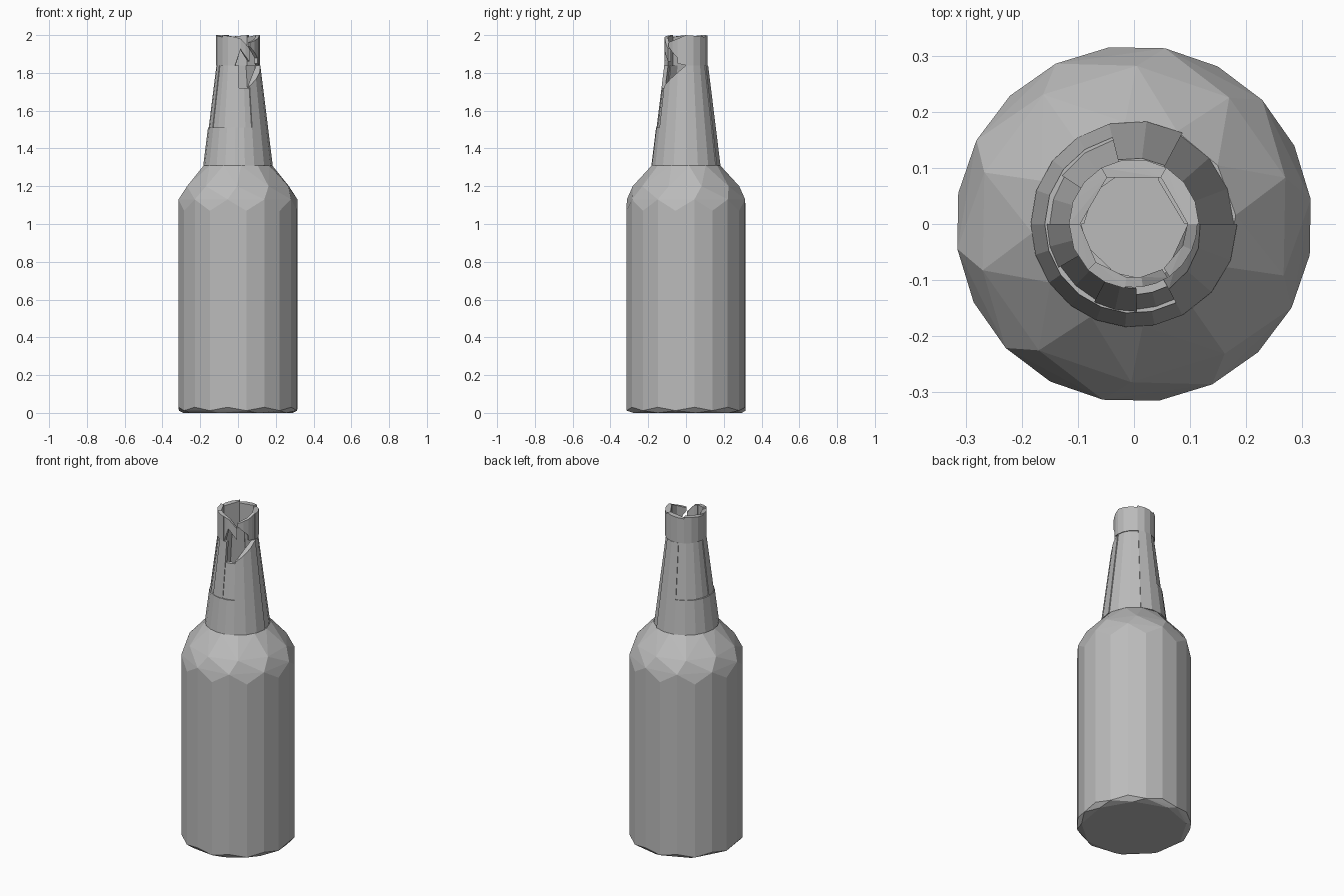
import bpy, bmesh
from math import cos, sin, radians

cube = bpy.data.objects.get("Cube")
if cube:
    bpy.data.objects.remove(cube)

grey = bpy.data.materials.new("plain grey")
grey.use_nodes = True
GREY = (0.5, 0.5, 0.5, 1)
grey.diffuse_color = GREY
grey.node_tree.nodes["Principled BSDF"].inputs["Base Color"].default_value = GREY


def polar(r, deg, z):
    return (r * cos(radians(deg)), r * sin(radians(deg)), z)


def hull(name, points):
    """Flat-shaded convex piece around the points."""
    bm = bmesh.new()
    for p in points:
        bm.verts.new(p)
    bmesh.ops.convex_hull(bm, input=bm.verts[:])
    loose = [v for v in bm.verts if not v.link_faces]
    bmesh.ops.delete(bm, geom=loose, context='VERTS')
    bmesh.ops.dissolve_limit(bm, angle_limit=0.01, verts=bm.verts[:], edges=bm.edges[:])
    bmesh.ops.recalc_face_normals(bm, faces=bm.faces[:])
    mesh = bpy.data.meshes.new(name)
    bm.to_mesh(mesh)
    bm.free()
    mesh.materials.append(grey)
    obj = bpy.data.objects.new(name, mesh)
    bpy.context.collection.objects.link(obj)
    return obj


def ring(r, n, z, turn=0, z_odd=None):
    return [polar(r, turn + 360 * i / n, z_odd if z_odd is not None and i % 2 else z)
            for i in range(n)]


def neck_radius(z):
    return 0.184 - 0.066 * (z - 1.31) / 0.53


def wall(name, a0, a1, low, high, radius, thick, inset=0):
    """Wall piece from angle a0 to a1; low and high give heights at both ends."""
    steps = max(2, round((a1 - a0) / 18))
    points = []
    for i in range(steps + 1):
        t = i / steps
        for ends in (low, high):
            z = ends[0] + (ends[1] - ends[0]) * t
            r = radius(z) - inset
            a = a0 + (a1 - a0) * t
            points += [polar(r, a, z), polar(r - thick, a, z)]
    return hull(name, points)


# Body with faceted shoulder and chipped base edge
hull("body",
     ring(0.295, 9, 0, 10) + ring(0.318, 20, 0.03, 8, 0.012)
     + ring(0.318, 20, 1.13, 8, 1.07) + ring(0.282, 10, 1.2, 17)
     + ring(0.182, 12, 1.31, 5))

# Tall neck pieces, the front one broken at an angle
for a0, a1, high, inset in ((-62, 0, (1.73, 1.84), 0), (0, 62, (1.84, 1.84), 0.006),
                            (62, 104, (1.84, 1.84), 0)):
    wall("neck_tall_piece", a0, a1, (1.31, 1.31), high, neck_radius, 0.022, inset)

# Lower neck pieces
for a0, a1 in ((104, 142), (142, 180), (180, 232), (232, 298)):
    wall("neck_lower_piece", a0, a1, (1.31, 1.31), (1.51, 1.51), neck_radius, 0.022)

# Upper neck pieces, set slightly inward
for a0, a1, high, inset in ((104, 146, 1.84, 0.005), (146, 180, 1.84, 0.009),
                            (180, 210, 1.84, 0.004), (210, 243, 1.84, 0.008),
                            (243, 272, 1.84, 0.003), (272, 298, 1.72, 0.007)):
    wall("neck_upper_piece", a0, a1, (1.51, 1.51), (high, high), neck_radius, 0.02, inset)


# Mouth rim
def rim_radius(z):
    return 0.116


for a0, a1 in ((0, 60), (60, 120), (120, 180), (180, 225), (225, 262)):
    wall("rim_piece", a0, a1, (1.84, 1.84), (2.0, 1.99), rim_radius, 0.02)

# Broken rim shards over the hole
for a0, a1, low, high in ((-24, 0, (1.85, 1.84), (1.98, 2.0)),
                          (-56, -24, (1.94, 1.88), (1.96, 1.98)),
                          (-98, -82, (1.84, 1.93), (1.99, 1.98)),
                          (-82, -58, (1.92, 1.86), (1.98, 1.93))):
    wall("rim_shard", a0, a1, low, high, rim_radius, 0.018, 0.003)
